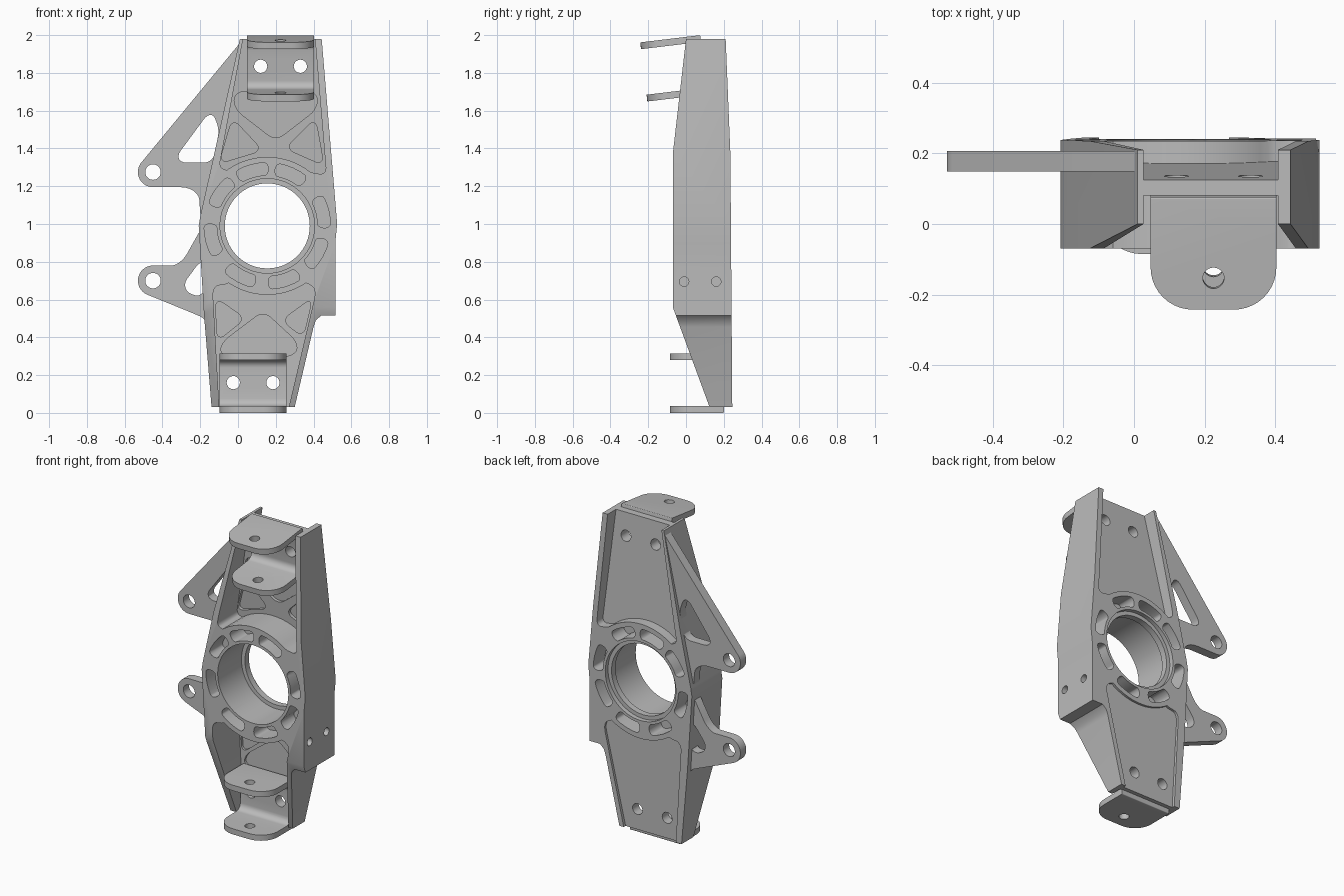
import bpy, bmesh
from math import sin, cos, radians, pi
from mathutils import Vector, Matrix

if "Cube" in bpy.data.objects:
    bpy.data.objects.remove(bpy.data.objects["Cube"])

metal = bpy.data.materials.new("machined_grey")
metal.use_nodes = True
GREY = (0.5, 0.5, 0.5, 1)
metal.diffuse_color = GREY
metal.node_tree.nodes["Principled BSDF"].inputs["Base Color"].default_value = GREY

HUB = (0.155, 0.99)
RING = 0.365


def arc(c, r, a0, a1, n=16):
    angles = [radians(a0 + (a1 - a0) * i / n) for i in range(n + 1)]
    return [(c[0] + r * cos(a), c[1] + r * sin(a)) for a in angles]


def circle(c, r, n=32):
    return arc(c, r, 0, 360, n)[:-1]


def rounded(pts, r, n=6):
    """Soften every corner; r is one radius or one per corner."""
    out = []
    for i, p in enumerate(pts):
        rad = r[i] if isinstance(r, (list, tuple)) else r
        p, q, s = Vector(p), Vector(pts[i - 1]), Vector(pts[(i + 1) % len(pts)])
        if rad == 0:
            out.append(tuple(p))
            continue
        a = p + (q - p).normalized() * min(rad, (q - p).length * 0.49)
        b = p + (s - p).normalized() * min(rad, (s - p).length * 0.49)
        for k in range(n + 1):
            t = k / n
            # weighted curve close to a circular fillet
            w = 1.41 * t * (1 - t)
            d = (1 - t) ** 2 + w + t * t
            out.append(tuple((a * (1 - t) ** 2 + p * w + b * t * t) / d))
    return out


def prism(name, pts, lo, hi, axis="y"):
    """Extrude an outline along an axis; lo and hi may depend on height."""
    place = {"x": lambda u, v, d: (d, u, v),
             "y": lambda u, v, d: (u, d, v),
             "z": lambda u, v, d: (u, v, d)}[axis]
    bm = bmesh.new()
    caps = []
    for end in (lo, hi):
        f = end if callable(end) else (lambda v, e=end: e)
        caps.append([bm.verts.new(place(u, v, f(v))) for u, v in pts])
    a, b = caps
    bm.faces.new(a)
    bm.faces.new(b[::-1])
    for i in range(len(a)):
        bm.faces.new((a[i - 1], b[i - 1], b[i], a[i]))
    bmesh.ops.recalc_face_normals(bm, faces=bm.faces)
    mesh = bpy.data.meshes.new(name)
    bm.to_mesh(mesh)
    bm.free()
    mesh.materials.append(metal)
    ob = bpy.data.objects.new(name, mesh)
    bpy.context.collection.objects.link(ob)
    return ob


def activate(ob):
    bpy.ops.object.select_all(action="DESELECT")
    ob.select_set(True)
    bpy.context.view_layer.objects.active = ob


def combine(ob, tool, operation="DIFFERENCE"):
    activate(ob)
    mod = ob.modifiers.new("cut", "BOOLEAN")
    mod.operation, mod.solver, mod.object = operation, "EXACT", tool
    bpy.ops.object.modifier_apply(modifier=mod.name)
    bpy.data.objects.remove(tool)


def cut(ob, pts, lo, hi, axis="y"):
    combine(ob, prism("cutter", pts, lo, hi, axis))


def finish(ob):
    activate(ob)
    bpy.ops.object.shade_smooth_by_angle(angle=radians(30))


# Body: front outline trimmed by the side outline
body = prism("upright_body", [
    (-0.14, 0.03), (0.30, 0.03), (0.40, 0.455), (0.412, 0.49), (0.44, 0.515),
    (0.515, 0.515), (0.515, 0.90), (0.525, 1.0), (0.443, 1.98), (0.01, 1.98),
    (-0.2, 1.04), (-0.208, 0.99), (-0.205, 0.94), (-0.18, 0.52)], -0.5, 0.5)
combine(body, prism("side_trim", [
    (0.125, 0.03), (0.245, 0.03), (0.235, 1.37), (0.21, 1.98),
    (0.0, 1.98), (-0.07, 1.37), (-0.07, 0.56)], -1, 1, "x"), "INTERSECT")

# Pockets between the side walls, front and back, above and below the hub ring
upper = (rounded([(0.04, 2.05), (-0.1, 1.30), (-0.06, 1.285)], [0, 0.03, 0])
         + arc(HUB, RING, 124, 52)
         + rounded([(0.40, 1.27), (0.468, 1.26), (0.402, 2.05)], [0, 0.04, 0]))
lower = (rounded([(-0.095, -0.05), (-0.135, 0.67), (-0.07, 0.68)], [0, 0.05, 0])
         + arc(HUB, RING, 236, 304)
         + rounded([(0.38, 0.68), (0.415, 0.65), (0.25, -0.05)], [0, 0.05, 0]))


def web_front(z):
    return 0.08 + 0.073 * (1.98 - z)


def web_back(z):
    return web_front(z) + 0.045


cut(body, upper, -0.4, web_front)
cut(body, upper, web_back, 0.5)
cut(body, lower, -0.4, 0.195)
cut(body, lower, 0.226, 0.5)

# Shallow lightening recesses that leave crossed ribs on the web
for tri in ([(-0.03, 1.56), (0.13, 1.39), (-0.1, 1.32)],
            [(0.41, 1.56), (0.25, 1.40), (0.455, 1.31)],
            [(-0.02, 1.70), (0.42, 1.70), (0.42, 1.61), (0.20, 1.44), (-0.02, 1.61)]):
    cut(body, rounded(tri, 0.05), 0, lambda z: web_front(z) + 0.02)
for tri in ([(-0.12, 0.61), (0.04, 0.50), (-0.11, 0.38)],
            [(0.395, 0.61), (0.23, 0.49), (0.345, 0.40)],
            [(-0.09, 0.30), (0.30, 0.30), (0.32, 0.37), (0.135, 0.54), (-0.09, 0.37)]):
    cut(body, rounded(tri, 0.05), 0, 0.21)

# Bearing bore with a retaining lip
cut(body, circle(HUB, 0.225, 64), -0.5, 0.5)
cut(body, circle(HUB, 0.25, 64), -0.5, 0.17)
cut(body, circle(HUB, 0.25, 64), 0.21, 0.5)

# Curved slots around the hub, sunk from both faces
for a in (14, 66, 105, 144, 194, 242, 287, 331):
    slot = rounded(arc(HUB, 0.335, a - 16, a + 16, 4) + arc(HUB, 0.268, a + 16, a - 16, 4),
                   [0.033, 0, 0, 0, 0.033] * 2)
    cut(body, slot, -0.3, 0.06)
    cut(body, slot, 0.12, 0.5)

# Side screw holes
for y in (-0.01, 0.16):
    cut(body, circle((y, 0.695), 0.025, 20), 0.44, 0.7, "x")

# Fork brackets: C-shaped section with rounded ears
BOLTS = {"upper": [(0.12, 1.835), (0.33, 1.835)],
         "lower": [(-0.025, 0.16), (0.185, 0.16)]}


def bracket(name, length, place, bolts):
    h, t, w = 0.315, 0.036, 0.178
    section = rounded([(0, 0), (0, h), (-length, h), (-length, h - t), (-t, h - t),
                       (-t, t), (-length, t), (-length, 0)],
                      [0.005, 0.005, 0, 0, 0.04, 0.04, 0, 0])
    ob = prism(name, section, -w, w, "x")
    plan = rounded([(-w, 0.1), (w, 0.1), (w, -length), (-w, -length)], [0, 0, 0.12, 0.12], 10)
    combine(ob, prism("plan_trim", plan, -1, 1, "z"), "INTERSECT")
    cut(ob, circle((0, 0.09 - length), 0.03, 24), -1, 1, "z")
    ob.data.transform(place)
    for c in bolts:
        cut(ob, circle(c, 0.035, 24), -0.5, 0.5)
        cut(body, circle(c, 0.035, 24), -0.5, 0.5)
    finish(ob)


bracket("upper_bracket", 0.32,
        Matrix.Translation((0.225, 0.113, 1.687)) @ Matrix.Rotation(0.12, 4, "X"),
        BOLTS["upper"])
bracket("lower_bracket", 0.285, Matrix.Translation((0.08, 0.2, 0)), BOLTS["lower"])
finish(body)

# Side arms with an eyelet at each tip
UP, LOW = (-0.45, 1.275), (-0.45, 0.70)
upper_arm = prism("upper_arm", [(0.02, 1.97)] + arc(UP, 0.08, 144, 270)
                  + rounded([(-0.40, 1.195), (-0.21, 1.195), (-0.2, 1.06)], [0, 0.11, 0])
                  + [(-0.185, 1.0)], 0.148, 0.207)
cut(upper_arm, rounded([(-0.14, 1.61), (-0.10, 1.50), (-0.13, 1.325), (-0.35, 1.325)],
                       [0.07, 0.03, 0.05, 0.08]), 0, 0.5)
lower_arm = prism("lower_arm", arc(LOW, 0.08, 90, 247)
                  + rounded([(-0.24, 0.528), (-0.175, 0.50), (-0.165, 0.46)], [0, 0.03, 0])
                  + [(-0.18, 0.98)]
                  + rounded([(-0.21, 0.95), (-0.305, 0.78), (-0.40, 0.78)], [0, 0.07, 0]),
                  0.148, 0.207)
cut(lower_arm, rounded([(-0.18, 0.83), (-0.31, 0.655), (-0.175, 0.60)], 0.07), 0, 0.5)
for arm, c in ((upper_arm, UP), (lower_arm, LOW)):
    cut(arm, circle(c, 0.041), 0, 0.5)
    finish(arm)
